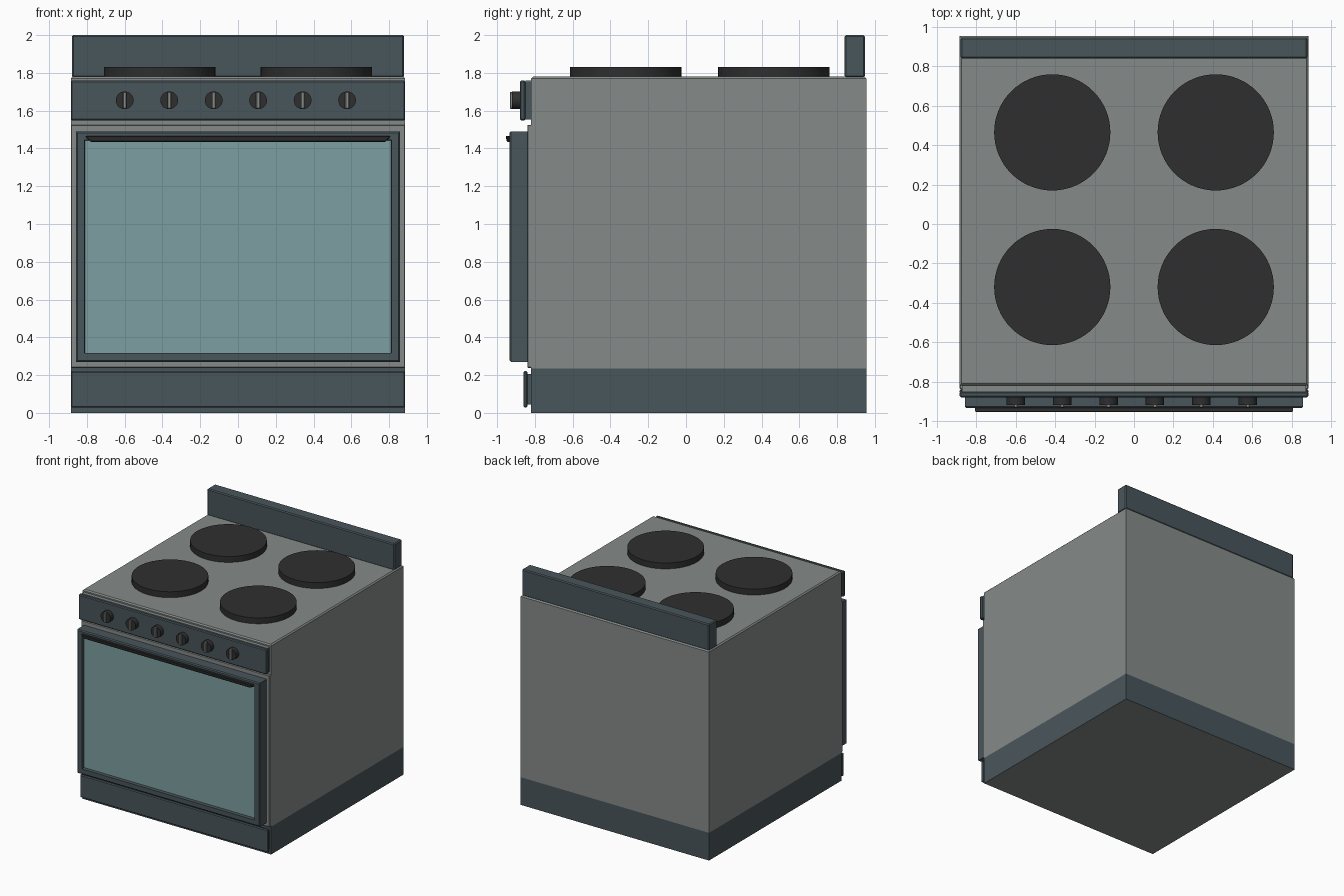
import bpy, bmesh, math
from mathutils import Vector, Matrix

if "Cube" in bpy.data.objects:
    bpy.data.objects.remove(bpy.data.objects["Cube"])


def mat(name, rgb):
    m = bpy.data.materials.new(name)
    m.diffuse_color = (*rgb, 1)
    m.use_nodes = True
    m.node_tree.nodes["Principled BSDF"].inputs["Base Color"].default_value = m.diffuse_color
    return m


GREY = mat("grey enamel", (0.235, 0.258, 0.25))
SLATE = mat("dark slate", (0.066, 0.092, 0.105))
GLASS = mat("oven glass", (0.2, 0.345, 0.355))
BLACK = mat("black iron", (0.028, 0.028, 0.028))


def finish(name, bm, *mats):
    bmesh.ops.recalc_face_normals(bm, faces=bm.faces)
    me = bpy.data.meshes.new(name)
    bm.to_mesh(me)
    bm.free()
    ob = bpy.data.objects.new(name, me)
    bpy.context.collection.objects.link(ob)
    for m in mats:
        me.materials.append(m)
    return ob


def box_bm(lo, hi):
    bm = bmesh.new()
    bmesh.ops.create_cube(bm, size=1)
    for v in bm.verts:
        v.co = Vector([(l + h) / 2 + c * (h - l) for l, h, c in zip(lo, hi, v.co)])
    return bm


def bevel(ob, width):
    b = ob.modifiers.new("bevel", 'BEVEL')
    b.width, b.segments = width, 1
    return ob


def box(name, lo, hi, m, bev=0):
    ob = finish(name, box_bm(lo, hi), m)
    return bevel(ob, bev) if bev else ob


def disc(name, centre, r, depth, m, axis='Z', sides=64):
    bm = bmesh.new()
    rot = Matrix.Rotation(math.pi / 2, 4, 'X') if axis == 'Y' else Matrix()
    bmesh.ops.create_cone(bm, cap_ends=True, segments=sides, radius1=r, radius2=r,
                          depth=depth, matrix=Matrix.Translation(centre) @ rot)
    ob = finish(name, bm, m)
    for o in bpy.context.selected_objects:
        o.select_set(False)
    ob.select_set(True)
    bpy.context.view_layer.objects.active = ob
    bpy.ops.object.shade_smooth_by_angle(angle=math.radians(30))
    return ob


# body with slate plinth band below a cut
bm = box_bm((-0.885, -0.82, 0), (0.885, 0.955, 1.78))
top = [e for e in bm.edges if all(v.co.z > 1 for v in e.verts)]
bmesh.ops.bevel(bm, geom=top, offset=0.01, segments=1, affect='EDGES')
bmesh.ops.bisect_plane(bm, geom=bm.verts[:] + bm.edges[:] + bm.faces[:],
                       plane_co=(0, 0, 0.235), plane_no=(0, 0, 1))
for f in bm.faces:
    f.material_index = 1 if 0.01 < f.calc_center_median().z < 0.235 else 0
finish("body", bm, GREY, SLATE)

# backsplash
box("backsplash", (-0.88, 0.84, 1.775), (0.88, 0.947, 2.0), SLATE, 0.008)

# burners
for x in (-0.415, 0.415):
    for y in (-0.32, 0.465):
        disc("burner", (x, y, 1.8025), 0.295, 0.055, BLACK)

# front frame, drawer and control panel
box("front_frame", (-0.885, -0.84, 0.238), (0.885, -0.815, 1.525), GREY, 0.004)
box("drawer_neck", (-0.872, -0.845, 0.045), (0.872, -0.815, 0.205), SLATE)
box("drawer_front", (-0.885, -0.86, 0.028), (0.885, -0.838, 0.222), SLATE, 0.007)
box("panel_back", (-0.872, -0.86, 1.553), (0.872, -0.815, 1.755), SLATE)
box("panel_front", (-0.885, -0.88, 1.548), (0.885, -0.85, 1.76), SLATE, 0.007)
box("panel_top_trim", (-0.872, -0.85, 1.755), (0.872, -0.815, 1.759), GREY)

# knobs with a grey grip
for i in range(6):
    x = -0.6 + 0.2355 * i
    disc("knob", (x, -0.8975, 1.655), 0.047, 0.045, BLACK, 'Y', 32)
    box("knob_grip", (x - 0.01, -0.932, 1.61), (x + 0.01, -0.9, 1.70), GREY, 0.003)

# oven door: slate frame with glass set into it
bm = box_bm((-0.858, -0.935, 0.27), (0.858, -0.835, 1.49))
front = min(bm.faces, key=lambda f: f.calc_center_median().y)
bmesh.ops.bevel(bm, geom=front.edges[:], offset=0.008, segments=1, affect='EDGES')
front = min(bm.faces, key=lambda f: f.calc_center_median().y)
bmesh.ops.inset_individual(bm, faces=[front], thickness=0.054)
bmesh.ops.inset_individual(bm, faces=[front], thickness=0.001)
for v in front.verts:
    v.co.y += 0.03
front.material_index = 1
finish("oven_door", bm, SLATE, GLASS)

# handle: thin bar whose ends taper back to the door
bm = box_bm((-0.81, -0.955, 1.435), (0.81, -0.93, 1.467))
for v in bm.verts:
    if v.co.z < 1.45:
        v.co.x *= 0.965
        v.co.y = -0.949 if v.co.y < -0.94 else v.co.y
bevel(finish("door_handle", bm, BLACK), 0.004)
